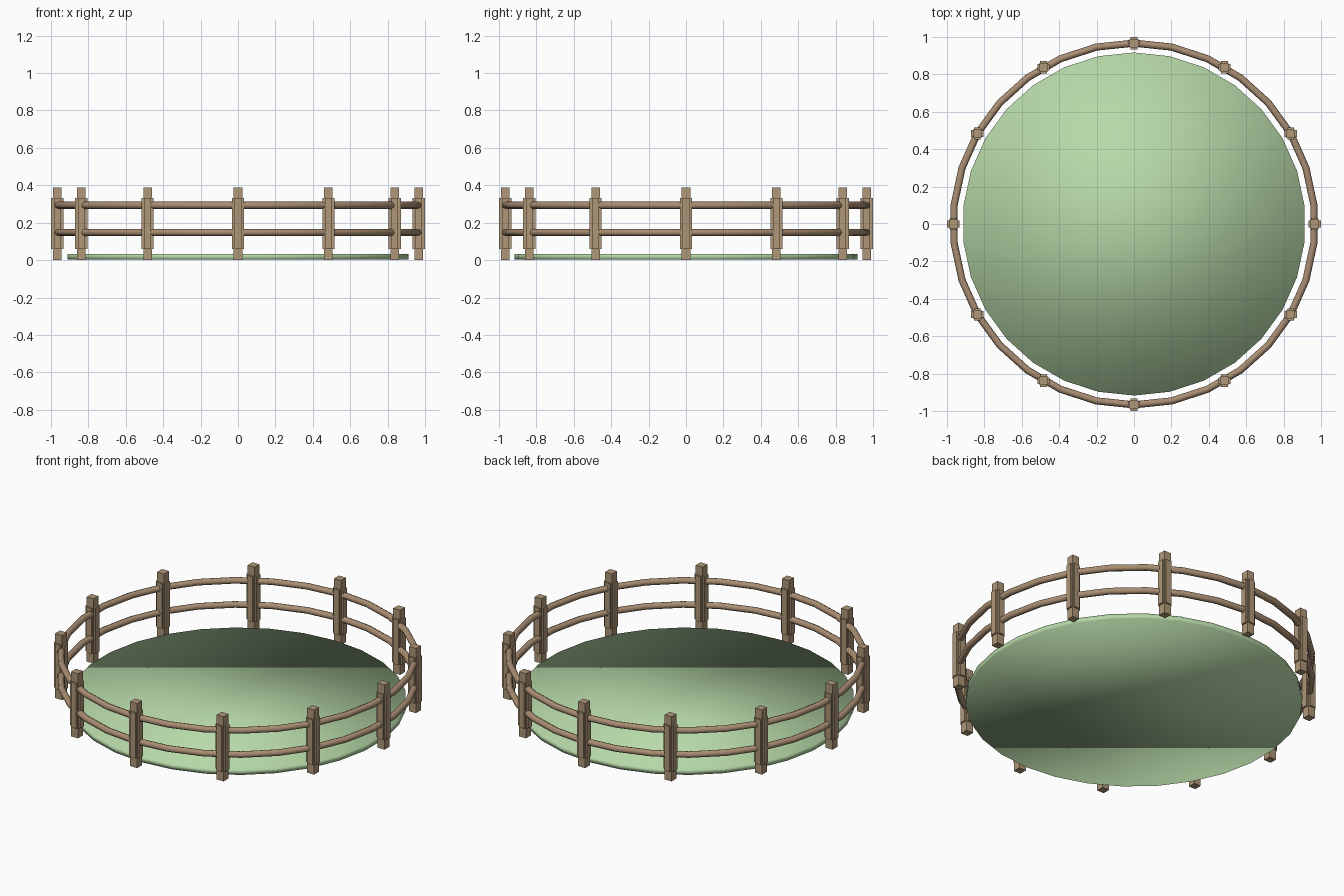
import bpy
import math

if "Cube" in bpy.data.objects:
    bpy.data.objects.remove(bpy.data.objects["Cube"], do_unlink=True)

RING = 0.967      # radius of the fence
SIDES = 30        # segments around ground and rails
POSTS = 12


def material(name, colour):
    mat = bpy.data.materials.new(name)
    mat.use_nodes = True
    mat.diffuse_color = (*colour, 1)
    mat.node_tree.nodes["Principled BSDF"].inputs["Base Color"].default_value = (*colour, 1)
    return mat


grass = material("grass green", (0.47, 0.69, 0.39))
post_wood = material("post wood", (0.43, 0.31, 0.19))
rail_wood = material("rail wood", (0.40, 0.27, 0.17))


def finish(name, mat, smooth=False):
    obj = bpy.context.object
    obj.name = name
    obj.data.materials.append(mat)
    if smooth:
        bpy.ops.object.shade_smooth()
    return obj


def box(name, x, y, z0, z1, wide, deep):
    bpy.ops.mesh.primitive_cube_add(size=1, location=(x, y, (z0 + z1) / 2))
    bpy.context.object.scale = (wide, deep, z1 - z0)
    bpy.ops.object.transform_apply(location=False, rotation=False, scale=True)
    return finish(name, post_wood)


# Ground disc, softly shaded over its rim
bpy.ops.mesh.primitive_cylinder_add(vertices=SIDES, radius=0.917, depth=0.031,
                                    location=(0, 0, 0.0175))
finish("ground_disc", grass, smooth=True)

# Two round rails
for name, z in (("lower_rail", 0.148), ("upper_rail", 0.293)):
    bpy.ops.mesh.primitive_torus_add(major_segments=SIDES, minor_segments=8,
                                     major_radius=RING, minor_radius=0.019,
                                     location=(0, 0, z), rotation=(0, 0, math.pi / 2))
    finish(name, rail_wood, smooth=True)

# Posts: a square core with crossed slabs around its middle
for i in range(POSTS):
    a = math.tau * i / POSTS
    x, y = RING * math.cos(a), RING * math.sin(a)
    box(f"post_{i + 1}", x, y, 0, 0.388, 0.046, 0.046)
    box(f"post_slab_side_{i + 1}", x, y, 0.06, 0.332, 0.066, 0.036)
    box(f"post_slab_front_{i + 1}", x, y, 0.06, 0.332, 0.036, 0.066)
